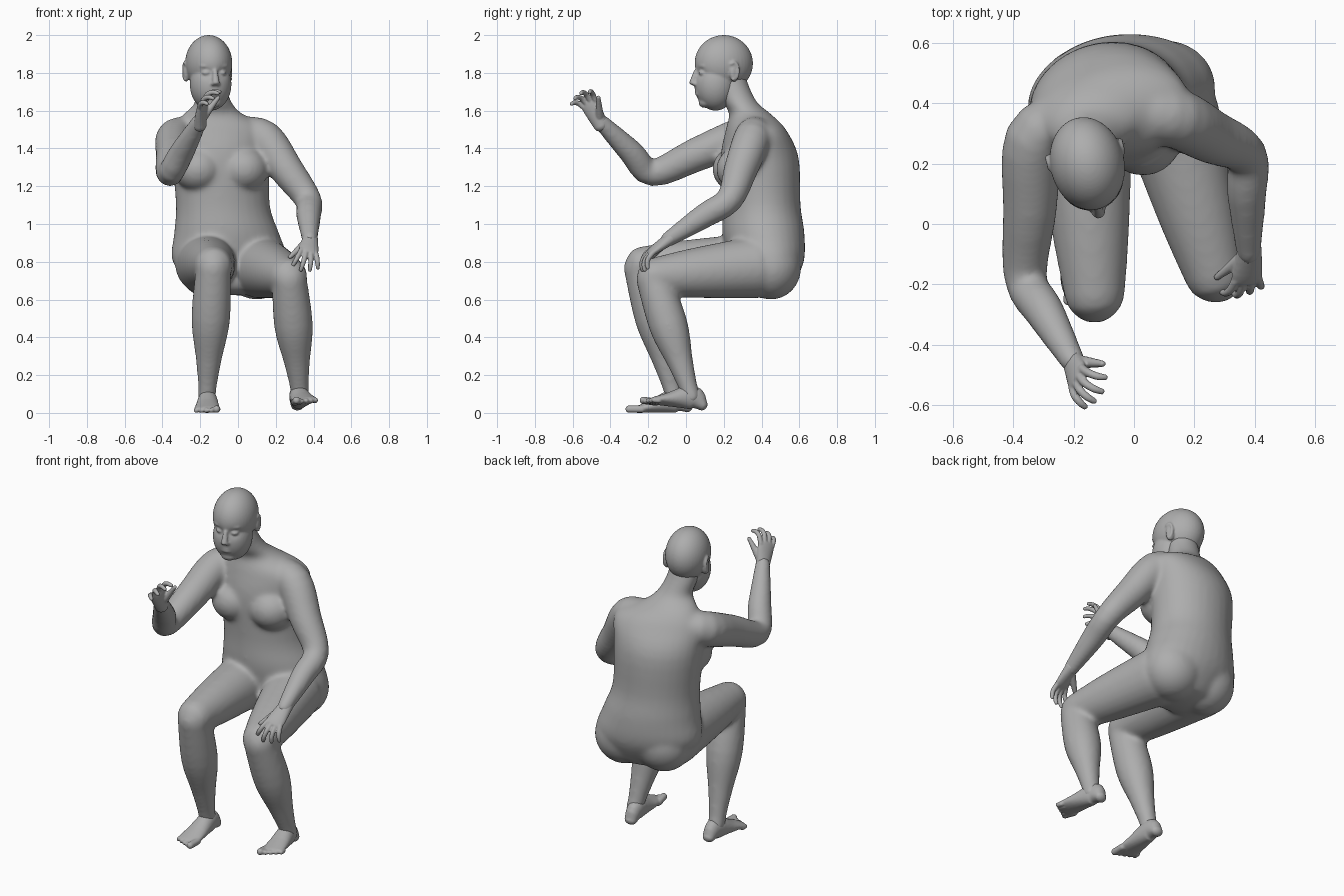
import bpy, bmesh, math
from mathutils import Vector, Matrix

cube = bpy.data.objects.get("Cube")
if cube:
    bpy.data.objects.remove(cube)

GREY = (0.42, 0.42, 0.42, 1)
skin = bpy.data.materials.new("plain grey")
skin.use_nodes = True
skin.diffuse_color = GREY
skin.node_tree.nodes["Principled BSDF"].inputs["Base Color"].default_value = GREY


def smooth_rows(rows, steps=4):
    """Catmull-Rom interpolation between rows of centre and radii."""
    rows = [Vector(row) for row in rows]
    padded = [rows[0]] + rows + [rows[-1]]
    result = []
    for before, start, end, after in zip(padded, padded[1:], padded[2:], padded[3:]):
        for step in range(steps):
            t = step / steps
            slope_in, slope_out = (end - before) / 2, (after - start) / 2
            ease = t * t * (3 - 2 * t)
            result.append(start.lerp(end, ease) + slope_in * t * (1 - t) ** 2 - slope_out * t * t * (1 - t))
    return result + [rows[-1]]


def loft(bm, rows, up=(0, -1, 0), axis=None, seg=24, dome=0.8):
    """Skin elliptical rings along a path of (x, y, z, width radius, radius towards up)."""
    rows = smooth_rows(rows)
    mids = [row.to_3d() for row in rows]
    before, after = mids[:1] + mids[:-1], mids[1:] + mids[-1:]
    rings = []
    for row, mid, last, following in zip(rows, mids, before, after):
        tangent = Vector(axis) if axis else (following - last).normalized()
        rings.append((mid, tangent, row[3], row[4]))

    def cap(ring, sign):
        mid, tangent, a, b = ring
        bends = [math.radians(d) for d in (30, 60, 80)]
        reach = tangent * sign * dome * min(a, b)
        return [(mid + reach * math.sin(g), tangent, a * math.cos(g), b * math.cos(g)) for g in bends]

    rings = cap(rings[0], -1)[::-1] + rings + cap(rings[-1], 1)
    loops = []
    for mid, tangent, a, b in rings:
        side = tangent.cross(Vector(up)).normalized()
        front = side.cross(tangent).normalized()
        turns = [math.tau * k / seg for k in range(seg)]
        loops.append([bm.verts.new(mid + side * a * math.cos(g) + front * b * math.sin(g)) for g in turns])
    for lower, upper in zip(loops, loops[1:]):
        for k in range(seg):
            bm.faces.new((lower[k - 1], lower[k], upper[k], upper[k - 1]))
    bm.faces.new(loops[0])
    bm.faces.new(loops[-1])


def ball(bm, place, size, turn=0.0):
    matrix = Matrix.Translation(place) @ Matrix.Rotation(turn, 4, "Z") @ Matrix.Diagonal((*size, 1))
    bmesh.ops.create_uvsphere(bm, u_segments=40, v_segments=28, radius=1, matrix=matrix)


def between(start, end, profile):
    """Round rows at fractions of the way from start to end."""
    start, end = Vector(start), Vector(end)
    return [(*start.lerp(end, t), radius, radius) for t, radius in profile]


def finish(name, bm, voxel, rounds, matrix=Matrix()):
    """Fuse the overlapping volumes into one soft skin."""
    bm.transform(matrix)
    bmesh.ops.recalc_face_normals(bm, faces=bm.faces)
    mesh = bpy.data.meshes.new(name)
    bm.to_mesh(mesh)
    bm.free()
    mesh.materials.append(skin)
    ob = bpy.data.objects.new(name, mesh)
    bpy.context.collection.objects.link(ob)
    fuse = ob.modifiers.new("fuse", "REMESH")
    fuse.mode, fuse.voxel_size, fuse.use_smooth_shade = "VOXEL", voxel, True
    relax = ob.modifiers.new("relax", "SMOOTH")
    relax.factor, relax.iterations = 0.5, rounds


# Torso: centre, half width and half depth from seat to neck, turned a little to its left
body = bmesh.new()
turn = math.radians(10)
trunk = [(0, 0.4, 0.67, 0.23, 0.16), (-0.04, 0.42, 0.8, 0.31, 0.2), (-0.06, 0.41, 0.95, 0.28, 0.215),
         (-0.08, 0.4, 1.1, 0.25, 0.205), (-0.09, 0.39, 1.35, 0.26, 0.205), (-0.08, 0.37, 1.5, 0.26, 0.155),
         (-0.13, 0.34, 1.58, 0.16, 0.11), (-0.13, 0.29, 1.64, 0.1, 0.09), (-0.15, 0.25, 1.72, 0.09, 0.088),
         (-0.155, 0.23, 1.8, 0.08, 0.08)]
loft(body, trunk, up=(math.sin(turn), -math.cos(turn), 0), axis=(0, 0, 1), seg=32, dome=0.3)
for breast in ((-0.21, 0.27, 1.29), (0.03, 0.29, 1.29)):
    ball(body, breast, (0.13, 0.13, 0.12), turn)
for buttock in ((-0.15, 0.43, 0.78), (0.1, 0.45, 0.77)):
    ball(body, buttock, (0.17, 0.16, 0.17))


def leg(hip, knee, ankle):
    loft(body, between(hip, knee, [(0, 0.165), (0.6, 0.132), (1, 0.1)]), up=(0, 0, 1))
    loft(body, between(knee, ankle, [(0, 0.092), (0.4, 0.103), (0.7, 0.07), (0.9, 0.051), (1, 0.048)]))


def arm(root, shoulder, elbow, wrist):
    rows = between(root, shoulder, [(0, 0.09), (1, 0.1)])
    rows += between(shoulder, elbow, [(0.5, 0.09), (1, 0.072)])
    rows += between(elbow, wrist, [(0.4, 0.066), (1, 0.041)])
    loft(body, rows, up=(1, -0.3, 0.2))


leg((-0.17, 0.38, 0.79), (-0.13, -0.24, 0.78), (-0.165, -0.06, 0.08))
leg((0.12, 0.36, 0.77), (0.27, -0.175, 0.72), (0.33, 0.03, 0.08))
arm((-0.22, 0.35, 1.47), (-0.33, 0.28, 1.46), (-0.36, -0.18, 1.27), (-0.2, -0.46, 1.55))
arm((0.02, 0.37, 1.48), (0.14, 0.35, 1.45), (0.37, 0.23, 1.13), (0.38, -0.1, 0.915))
finish("body", body, 0.012, 14)

# Head, built about its own axis and then turned
head = bmesh.new()
ball(head, (0, 0, 1.85), (0.123, 0.156, 0.15))
ball(head, (0, -0.045, 1.74), (0.11, 0.112, 0.14))
EYE = Vector((0.045, -0.13, 1.8))
for vert in head.verts:
    away = Vector((abs(vert.co.x) - EYE.x, vert.co.z - EYE.z)).length / 0.025
    if vert.co.y < -0.08:
        vert.co.y += 0.01 * math.exp(-away * away)
loft(head, [(0, -0.15, 1.81, 0.012, 0.012), (0, -0.172, 1.745, 0.02, 0.016)], dome=0.6)
for lip in (1.703, 1.688):
    ball(head, (0, -0.14, lip), (0.03, 0.016, 0.009))
ball(head, (0, -0.105, 1.645), (0.045, 0.03, 0.03))
for s in (-1, 1):
    ball(head, (EYE.x * s, EYE.y, EYE.z), (0.022, 0.016, 0.012), 0.35 * s)
    ball(head, (EYE.x * s, EYE.y, EYE.z + 0.036), (0.035, 0.014, 0.01), 0.35 * s)
    ball(head, (0.014 * s, -0.16, 1.742), (0.012, 0.014, 0.01))
    # Ear: a thin shell with a raised rim
    ball(head, (0.115 * s, 0.03, 1.8), (0.016, 0.026, 0.048), 0.3 * s)
    bends = [math.radians(d) for d in range(-100, 170, 45)]
    rim = [(0.124 * s, 0.025 + 0.025 * math.cos(g), 1.81 + 0.045 * math.sin(g), 0.009, 0.009) for g in bends]
    loft(head, rim, up=(1, 0, 0), seg=10)
finish("head", head, 0.0065, 4, Matrix.Translation((-0.155, 0.2, 0)) @ Matrix.Rotation(math.radians(13), 4, "Z"))


def hand(name, wrist, along, back, side, curl, scale=1.16):
    """Palm and fingers; the thumb lies on the side axis and the fingers curl to the palm."""
    y = Vector(along).normalized()
    z = (Vector(back) - y * y.dot(Vector(back))).normalized()
    x = y.cross(z) * side

    def row(across, forward, lift, radius, thick):
        spot = Vector(wrist) + (x * across + y * forward + z * lift) * scale
        return (*spot, radius * scale, thick * scale)

    bm = bmesh.new()
    loft(bm, [row(0, -0.02, 0, 0.034, 0.03), row(0, 0.07, 0, 0.045, 0.02), row(0, 0.1, 0, 0.043, 0.014)], up=z)
    for i, length in enumerate((0.09, 0.1, 0.093, 0.074)):
        across, forward, lift, angle = 0.033 - 0.022 * i, 0.1 - 0.006 * abs(i - 1), 0, curl / 4
        rows = [row(across, forward, lift, 0.0125, 0.0125)]
        for share, radius in ((0.42, 0.012), (0.32, 0.011), (0.26, 0.009)):
            bone = length * share
            across += bone * (1.2 - i) / 5
            forward += bone * math.cos(angle)
            lift -= bone * math.sin(angle)
            angle += curl / 2
            rows.append(row(across, forward, lift, radius, radius))
        loft(bm, rows, up=x, seg=12)
    thumb = [(t, 0.023 - 0.012 * t) for t in (0, 0.5, 1)]
    tip = row(0.075, 0.11, -0.045, 0, 0)[:3]
    loft(bm, between(row(0.02, 0.025, -0.008, 0, 0)[:3], tip, thumb), up=z, seg=12)
    finish(name, bm, 0.005, 2)


hand("right_hand", (-0.2, -0.46, 1.54), (0.1, -0.42, 0.8), (-0.9, 0.4, 0.1), -1, 1.2)
hand("left_hand", (0.382, -0.095, 0.915), (-0.08, -0.8, -0.55), (0.25, -0.4, 0.8), 1, 0.9)


def foot(name, side, place, yaw, pitch, roll):
    bm = bmesh.new()
    # Sole and instep from heel to ball: along, half width, height
    shape = [(0.06, 0.036, 0.06), (0, 0.048, 0.13), (-0.12, 0.062, 0.075), (-0.21, 0.07, 0.035)]
    loft(bm, [(0, along, height / 2, width, height / 2) for along, width, height in shape], up=(0, 0, 1))
    for i in range(5):
        x, y, radius = side * (0.027 * i - 0.051), 0.011 * i - 0.254, 0.014 if i else 0.02
        loft(bm, [(x, -0.18, radius, radius, radius), (x, y, radius, radius, radius)], up=(0, 0, 1), seg=12)
    matrix = Matrix.Translation(place)
    for degrees, axis in ((yaw, "Z"), (pitch, "X"), (roll, "Y")):
        matrix = matrix @ Matrix.Rotation(math.radians(degrees), 4, axis)
    finish(name, bm, 0.006, 3, matrix)


foot("right_foot", -1, (-0.16, -0.05, 0), -1, 0, 0)
foot("left_foot", 1, (0.328, 0.025, 0.018), 8, -8, -7)
